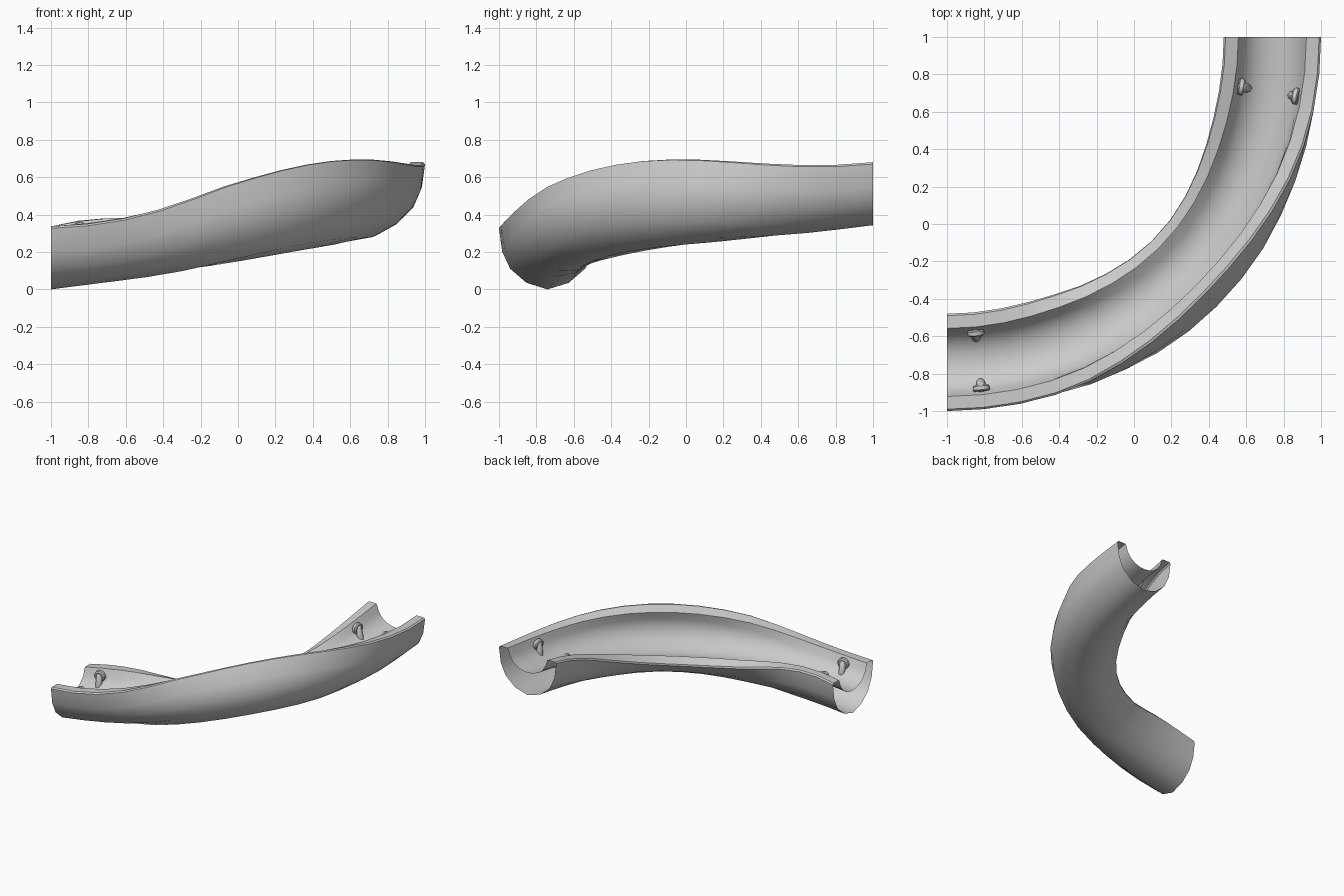
import bpy, bmesh, math
from mathutils import Vector

if "Cube" in bpy.data.objects:
    bpy.data.objects.remove(bpy.data.objects["Cube"])

RADIUS = 1.74          # centre line of the quarter turn, about (-1, 1)
SEGMENTS = 16


def roll(t):
    """Bank angle along the turn; the outer rim is lifted in the middle."""
    a = 39.5 * math.sin(math.pi * t ** 1.05) ** 2
    if t < 0.3:
        a -= 5 * math.sin(math.pi * t / 0.3)
    return math.radians(a)


def frame(t):
    """Rim centre, outward axis and up axis of the section at t."""
    phi, th = t * math.pi / 2, roll(t)
    rad, up = Vector((math.sin(phi), -math.cos(phi), 0)), Vector((0, 0, 1))
    origin = Vector((-1, 1, 0.337 + 0.343 * t)) + rad * RADIUS
    u = rad * math.cos(th) + up * math.sin(th)
    v = up * math.cos(th) - rad * math.sin(th)
    return origin, u, v


def finish(bm, name, angle):
    bmesh.ops.recalc_face_normals(bm, faces=bm.faces)
    me = bpy.data.meshes.new(name)
    bm.to_mesh(me)
    bm.free()
    ob = bpy.data.objects.new(name, me)
    bpy.context.collection.objects.link(ob)
    bpy.ops.object.select_all(action='DESELECT')
    ob.select_set(True)
    bpy.context.view_layer.objects.active = ob
    bpy.ops.object.shade_smooth_by_angle(angle=math.radians(angle))


# Trough cross-section: outer shell and inner channel, mirrored about the middle
outer = [(0.26, -0.01), (0.243, -0.135), (0.2, -0.227), (0.113, -0.302)]
inner = [(0.25, 0), (0.182, 0), (0.176, -0.012), (0.16, -0.06),
         (0.132, -0.1), (0.092, -0.13), (0.047, -0.147)]
right = [(0, -0.337)] + outer[::-1] + inner
profile = right + [(0, -0.152)] + [(-x, z) for x, z in right[:0:-1]]

# Banked curved trough, a hollow shell open at both ends
bm = bmesh.new()
rings = []
for i in range(SEGMENTS + 1):
    o, u, v = frame(i / SEGMENTS)
    rings.append([bm.verts.new(o + u * x + v * z) for x, z in profile])
n = len(profile)
for a, b in zip(rings, rings[1:]):
    for j in range(n):
        k = (j + 1) % n
        bm.faces.new((a[j], b[j], b[k], a[k]))
finish(bm, "curved_trough", 38)


def lathe(bm, centre, axis, prof):
    """Revolve (along axis, radius) points about an axis."""
    start = axis.orthogonal().normalized()
    vs = [bm.verts.new(centre + axis * a + start * r) for a, r in prof]
    es = [bm.edges.new(p) for p in zip(vs, vs[1:])]
    bmesh.ops.spin(bm, geom=vs + es, cent=centre, axis=axis, angle=2 * math.pi, steps=16)


# Pegs: round flange on the wall with a capsule pin slanting down into the floor
flange = [(-0.018, 0), (-0.018, 0.038), (-0.012, 0.045), (0.008, 0.045), (0.016, 0.036), (0.016, 0)]
pin = [(-0.035, 0), (-0.03, 0.015), (-0.015, 0.025), (0.09, 0.025), (0.108, 0.016), (0.115, 0)]


def peg(name, t, side):
    o, u, v = frame(t)
    centre = o + u * side * 0.147 + v * -0.05
    bm = bmesh.new()
    lathe(bm, centre, (u * -side - v * 0.1).normalized(), flange)
    lathe(bm, centre - u * side * 0.005, (u * -side * 0.25 - v).normalized(), pin)
    bmesh.ops.remove_doubles(bm, verts=bm.verts, dist=1e-4)
    finish(bm, name, 40)


for end, t in (("lower", 0.062), ("upper", 0.893)):
    for label, side in (("inner", -1), ("outer", 1)):
        peg(f"{end}_{label}_peg", t, side)
